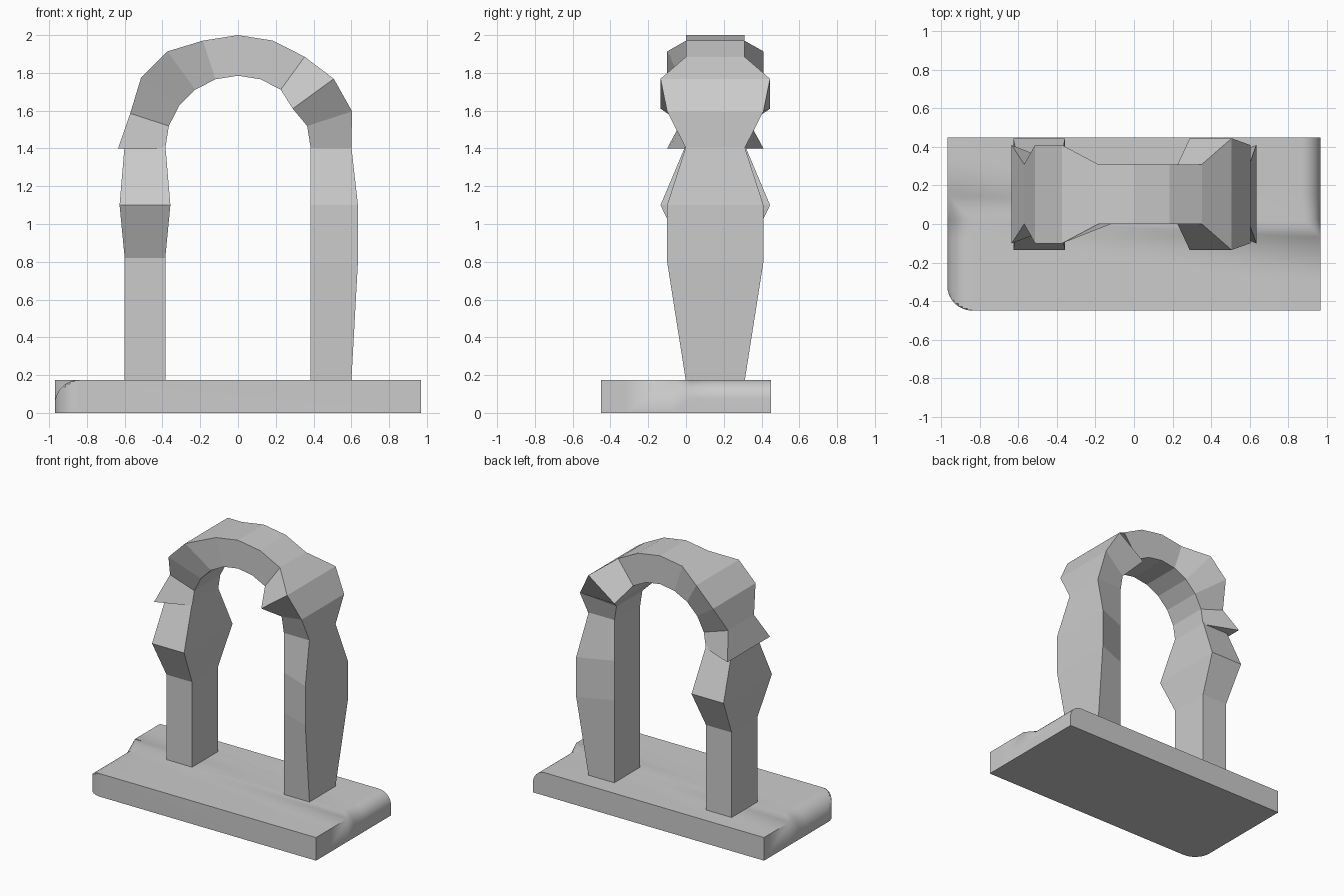
import bpy, bmesh
from math import sin, cos, pi, sqrt, radians

if "Cube" in bpy.data.objects:
    bpy.data.objects.remove(bpy.data.objects["Cube"])

YC, HALF = 0.155, 0.155      # depth centre and half depth of the arch
RI, RO, ZC = 0.385, 0.60, 1.40
PLATE = 0.175


def loft(name, sections):
    bm = bmesh.new()
    rings = [[bm.verts.new(p) for p in s] for s in sections]
    n = len(rings[0])
    for a, b in zip(rings, rings[1:]):
        for i in range(n):
            j = (i + 1) % n
            bm.faces.new((a[i], a[j], b[j], b[i]))
    bm.faces.new(rings[0])
    bm.faces.new(rings[-1][::-1])
    bmesh.ops.remove_doubles(bm, verts=bm.verts, dist=1e-5)
    bmesh.ops.recalc_face_normals(bm, faces=bm.faces)
    me = bpy.data.meshes.new(name)
    bm.to_mesh(me)
    bm.free()
    ob = bpy.data.objects.new(name, me)
    bpy.context.collection.objects.link(ob)
    return ob


# Stone section styles: inner radius, outer radius, inner half depth, outer half depth
PLAIN = (RI, RO, HALF, HALF)
FLARED = (RI, RO + 0.035, HALF, HALF + 0.10)          # outer edge pushed out
SWOLLEN = (RI - 0.027, RO + 0.027, 0.29, 0.29)        # whole ring enlarged


def stone(style, angle=None, z=None, side=1):
    ri, ro, hi, ho = style
    if angle is None:
        p, q = (side * ri, z), (side * ro, z)
    else:
        c, s = cos(radians(angle)), sin(radians(angle))
        p, q = (ri * c, ZC + ri * s), (ro * c, ZC + ro * s)
    return [(p[0], YC - hi, p[1]), (q[0], YC - ho, q[1]),
            (q[0], YC + ho, q[1]), (p[0], YC + hi, p[1])]


# Legs
loft("right_leg", [stone(s, z=z) for s, z in
                   ((PLAIN, PLATE - 0.01), (FLARED, 0.8), (FLARED, 1.1), (PLAIN, 1.41))])
loft("left_leg", [stone(s, z=z, side=-1) for s, z in
                  ((PLAIN, PLATE - 0.01), (PLAIN, 0.82), (SWOLLEN, 1.1), (PLAIN, 1.42))])

# Arch of ten segments with irregular stones
special = {18: FLARED, 36: SWOLLEN, 126: FLARED, 144: FLARED, 180: FLARED}
loft("arch", [stone(special.get(a, PLAIN), angle=a) for a in range(0, 181, 18)])

# Base plate with partly worn edges
BX, BY, RL, RR, N = 0.97, 0.45, 0.13, 0.10, 8


def plate_section(y, worn_left, worn_right, xmin=-BX):
    pts = [(-BX, 0), (BX, 0)]
    for side, r, worn in ((1, RR, worn_right), (-1, RL, worn_left)):
        arc = []
        for i in range(N + 1):
            a = pi / 2 * i / N
            k = r if worn else 0
            arc.append((side * (BX - k + k * cos(a)), PLATE - k + k * sin(a)))
        pts += arc if side > 0 else arc[::-1]
    return [(max(x, xmin), y, z) for x, z in pts]


sections = []
for i in range(N + 1):
    t = pi / 2 * i / N
    sections.append(plate_section(-BY + RL * (1 - cos(t)), True, False,
                                  -BX + RL * (1 - sin(t))))
sections += [plate_section(-0.07, True, False), plate_section(0.02, True, True),
             plate_section(0.15, False, True), plate_section(BY, False, True)]
base = loft("base_plate", sections)

bpy.context.view_layer.objects.active = base
base.select_set(True)
bpy.ops.object.shade_smooth_by_angle(angle=radians(25))
